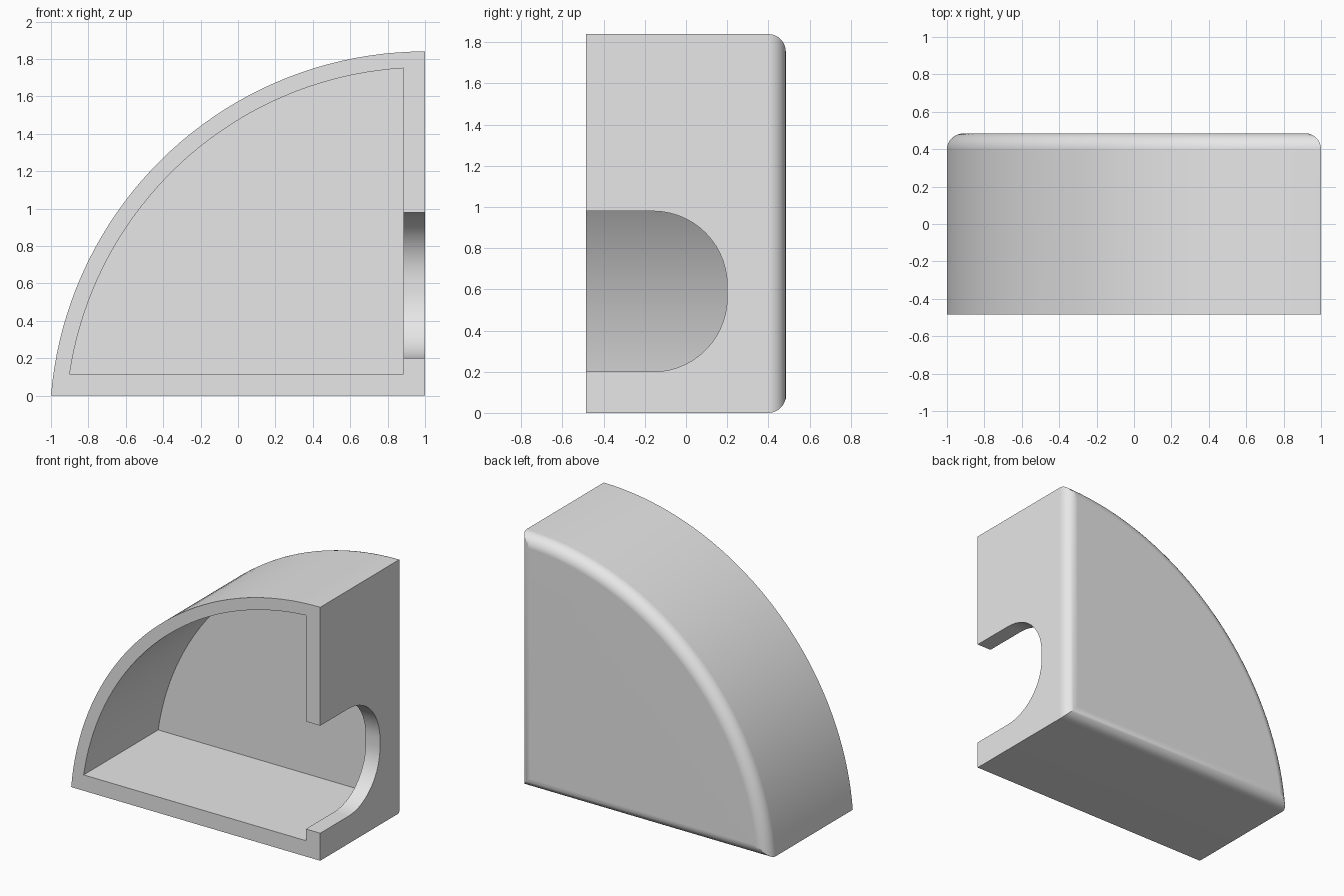
import bpy
import bmesh
from math import asin, acos, cos, sin, pi

cube = bpy.data.objects.get("Cube")
if cube:
    bpy.data.objects.remove(cube, do_unlink=True)

ARC_X, ARC_Z = 1.0, -0.167
OUTER_R, INNER_R = 2.007, 1.921
FRONT, BACK = -0.485, 0.485
WALL = 0.115

grey = bpy.data.materials.new("plain_grey")
grey.use_nodes = True
grey.diffuse_color = (0.8, 0.8, 0.8, 1)
grey.node_tree.nodes["Principled BSDF"].inputs["Base Color"].default_value = (0.8, 0.8, 0.8, 1)


def arc(cx, cy, r, start, end, steps):
    return [(cx + r * cos(start + (end - start) * i / steps),
             cy + r * sin(start + (end - start) * i / steps)) for i in range(steps + 1)]


def quarter_profile(r, floor, side, steps=40):
    """Quarter disc in x and z, closed by a floor and a straight side."""
    start = acos((side - ARC_X) / r)
    end = pi - asin((floor - ARC_Z) / r)
    return arc(ARC_X, ARC_Z, r, start, end, steps) + [(side, floor)]


def prism(name, points, offset):
    """Extrude a loop of 3D points along the offset."""
    bm = bmesh.new()
    face = bm.faces.new([bm.verts.new(p) for p in points])
    ext = bmesh.ops.extrude_face_region(bm, geom=[face], use_keep_orig=True)
    moved = [g for g in ext["geom"] if isinstance(g, bmesh.types.BMVert)]
    bmesh.ops.translate(bm, verts=moved, vec=offset)
    bmesh.ops.recalc_face_normals(bm, faces=bm.faces)
    mesh = bpy.data.meshes.new(name)
    bm.to_mesh(mesh)
    bm.free()
    mesh.materials.append(grey)
    obj = bpy.data.objects.new(name, mesh)
    bpy.context.collection.objects.link(obj)
    return obj


# Outer shell with a rounded rim around the back face
outline = quarter_profile(OUTER_R, 0, 1)
shell = prism("quarter_round_shell", [(x, FRONT, z) for x, z in outline], (0, BACK - FRONT, 0))
bm = bmesh.new()
bm.from_mesh(shell.data)
rim = [e for e in bm.edges if all(v.co.y > BACK - 0.01 for v in e.verts)]
bmesh.ops.bevel(bm, geom=rim, offset=0.085, offset_type='OFFSET', segments=8,
                profile=0.5, affect='EDGES', clamp_overlap=False)
bm.to_mesh(shell.data)
bm.free()

# Open cavity in the front
inner = quarter_profile(INNER_R, WALL, 1 - WALL)
cavity = prism("cavity_cutter", [(x, FRONT - 0.1, z) for x, z in inner],
               (0, BACK - WALL - FRONT + 0.1, 0))

# Rounded notch through the straight side wall
r, low, high, deep = 0.36, 0.2, 0.98, 0.2
notch_outline = ([(FRONT - 0.1, low)] + arc(deep - r, low + r, r, -pi / 2, 0, 14)
                 + arc(deep - r, high - r, r, 0, pi / 2, 14) + [(FRONT - 0.1, high)])
notch = prism("notch_cutter", [(0.7, y, z) for y, z in notch_outline], (0.5, 0, 0))

bpy.context.view_layer.objects.active = shell
for cutter in (cavity, notch):
    cutter.hide_render = True
    cut = shell.modifiers.new(cutter.name, 'BOOLEAN')
    cut.operation = 'DIFFERENCE'
    cut.solver = 'EXACT'
    cut.object = cutter
    bpy.ops.object.modifier_apply(modifier=cut.name)
    bpy.data.objects.remove(cutter, do_unlink=True)

# Smooth curves, crisp corners
for obj in bpy.context.selected_objects:
    obj.select_set(False)
shell.select_set(True)
bpy.ops.object.shade_smooth_by_angle(angle=0.5)
weighted = shell.modifiers.new("flat_face_normals", 'WEIGHTED_NORMAL')
weighted.keep_sharp = True
